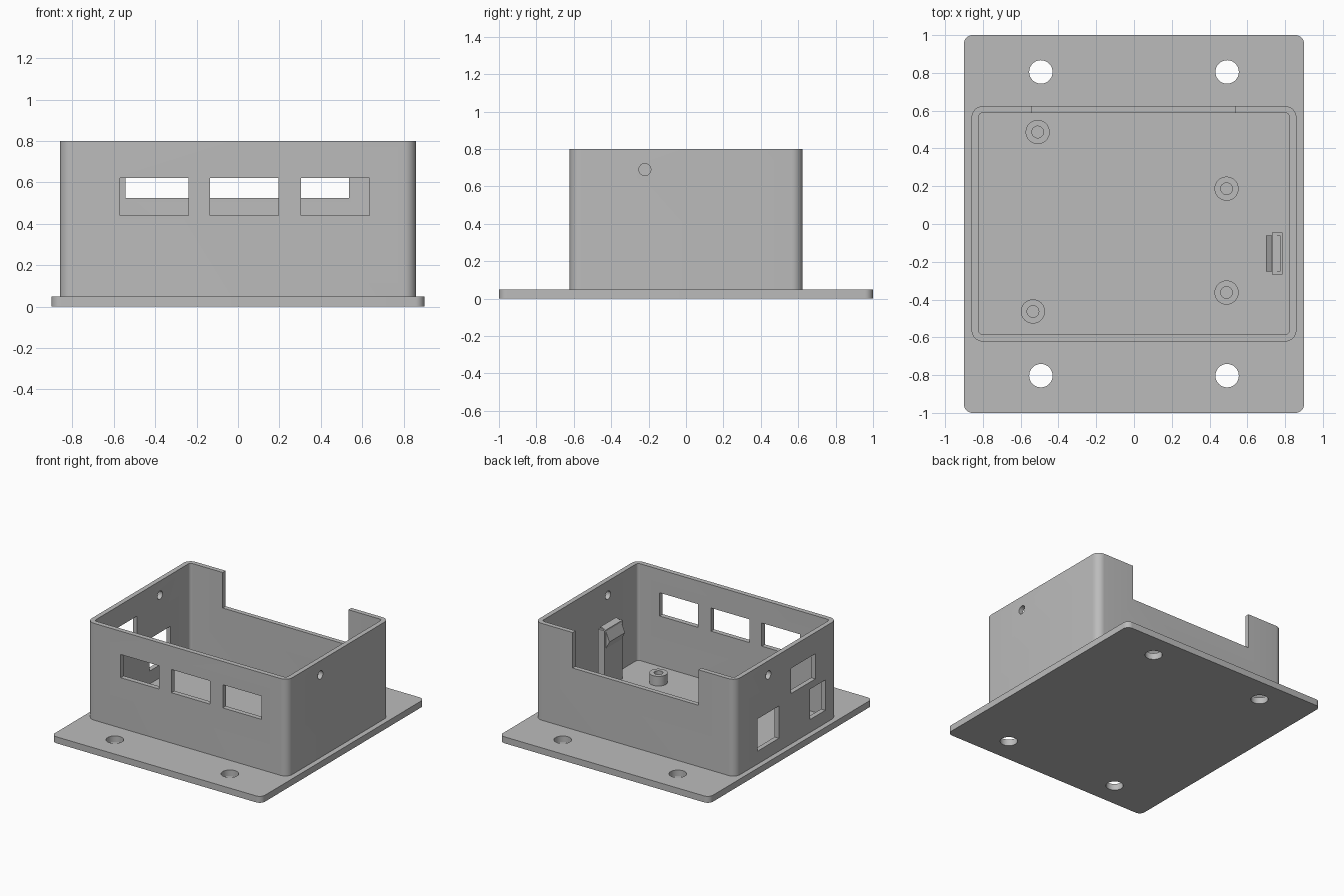
import bpy, bmesh, math

if "Cube" in bpy.data.objects:
    bpy.data.objects.remove(bpy.data.objects["Cube"], do_unlink=True)

grey = bpy.data.materials.new("plain grey")
grey.use_nodes = True
colour = (0.5, 0.5, 0.5, 1)
grey.diffuse_color = colour
grey.node_tree.nodes["Principled BSDF"].inputs["Base Color"].default_value = colour


def prism(name, points, offset):
    """Extrude a closed outline along an offset vector."""
    bm = bmesh.new()
    face = bm.faces.new([bm.verts.new(p) for p in points])
    ext = bmesh.ops.extrude_face_region(bm, geom=[face])
    verts = [v for v in ext["geom"] if isinstance(v, bmesh.types.BMVert)]
    bmesh.ops.translate(bm, vec=offset, verts=verts)
    bmesh.ops.recalc_face_normals(bm, faces=bm.faces[:])
    mesh = bpy.data.meshes.new(name)
    bm.to_mesh(mesh)
    bm.free()
    mesh.materials.append(grey)
    obj = bpy.data.objects.new(name, mesh)
    bpy.context.collection.objects.link(obj)
    return obj


def rounded_box(name, x0, x1, y0, y1, z0, z1, r, steps=8):
    pts = []
    corners = [(x1 - r, y1 - r), (x0 + r, y1 - r), (x0 + r, y0 + r), (x1 - r, y0 + r)]
    for q, (cx, cy) in enumerate(corners):
        for i in range(steps + 1):
            a = math.pi / 2 * (q + i / steps)
            pts.append((cx + r * math.cos(a), cy + r * math.sin(a), z0))
    return prism(name, pts, (0, 0, z1 - z0))


def box(name, x0, x1, y0, y1, z0, z1):
    pts = [(x0, y0, z0), (x1, y0, z0), (x1, y1, z0), (x0, y1, z0)]
    return prism(name, pts, (0, 0, z1 - z0))


def rod(name, x, y, z0, z1, r, sides=32):
    angles = [math.tau * i / sides for i in range(sides)]
    pts = [(x + r * math.cos(a), y + r * math.sin(a), z0) for a in angles]
    return prism(name, pts, (0, 0, z1 - z0))


def side_rod(name, x, y, z, r, length, sides=32):
    angles = [math.tau * i / sides for i in range(sides)]
    pts = [(x - length / 2, y + r * math.cos(a), z + r * math.sin(a)) for a in angles]
    return prism(name, pts, (length, 0, 0))


def cut(obj, cutters):
    bpy.context.view_layer.objects.active = obj
    for c in cutters:
        mod = obj.modifiers.new("cut", "BOOLEAN")
        mod.operation = "DIFFERENCE"
        mod.solver = "EXACT"
        mod.object = c
        bpy.ops.object.modifier_apply(modifier=mod.name)
        bpy.data.objects.remove(c, do_unlink=True)


FLOOR, TOP = 0.05, 0.8

# Base plate with four mounting holes
base = rounded_box("base_plate", -0.9, 0.9, -1, 1, 0, FLOOR, 0.045)
cut(base, [rod("cutter", x, y, -0.1, 0.2, 0.062)
           for x in (-0.493, 0.493) for y in (-0.803, 0.805)])

# Enclosure walls
walls = rounded_box("enclosure_walls", -0.86, 0.86, -0.622, 0.624, FLOOR, TOP, 0.06)
cutters = [rounded_box("cutter", -0.823, 0.823, -0.584, 0.588, -0.1, 1, 0.022)]
# Front windows
cutters += [box("cutter", x, x + 0.33, -0.7, -0.5, 0.44, 0.62)
            for x in (-0.57, -0.135, 0.305)]
# Wide notch in the back wall
cutters.append(box("cutter", -0.543, 0.535, 0.5, 0.7, 0.525, 1))
# Right-hand side ports
for y0, y1, z0, z1 in ((0.09, 0.35, 0.15, 0.4), (-0.355, -0.06, 0.44, 0.635),
                       (-0.477, -0.29, 0.15, 0.385)):
    cutters.append(box("cutter", -1, -0.7, y0, y1, z0, z1))
# Lid screw holes
cutters += [side_rod("cutter", 0.85 * s, -0.22 * s, 0.69, 0.032, 0.3) for s in (-1, 1)]
cut(walls, cutters)

# Hollow standoffs
posts = []
for i, (x, y) in enumerate([(-0.51, 0.487), (0.49, 0.187), (0.49, -0.363), (-0.535, -0.463)]):
    post = rod(f"standoff_{i + 1}", x, y, FLOOR, 0.125, 0.064)
    cut(post, [rod("cutter", x, y, FLOOR - 0.1, 0.3, 0.031)])
    posts.append(post)

# Snap clip: upright and hook
upright = box("clip_upright", 0.73, 0.785, -0.268, -0.045, FLOOR, 0.505)
hook_profile = [(0.735, 0.35), (0.7, 0.42), (0.735, 0.505), (0.775, 0.52), (0.775, 0.35)]
hook = prism("clip_hook", [(x, -0.252, z) for x, z in hook_profile], (0, 0.19, 0))

# Smooth rounded corners and holes, sharp edges elsewhere
bpy.ops.object.select_all(action="DESELECT")
for obj in [base, walls] + posts:
    obj.select_set(True)
bpy.context.view_layer.objects.active = base
bpy.ops.object.shade_smooth_by_angle(angle=math.radians(30))
